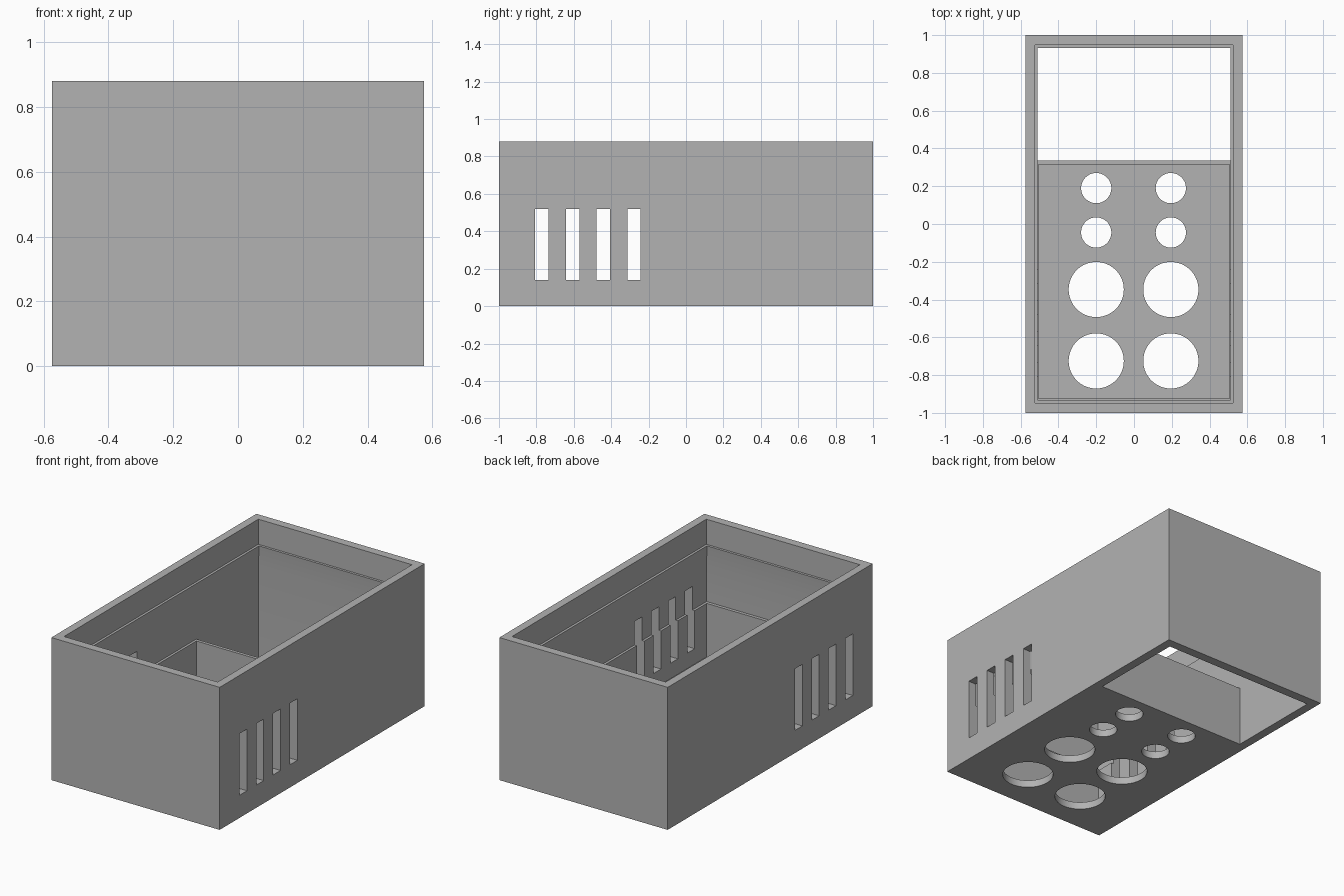
import bpy, bmesh
from mathutils import Matrix

default = bpy.data.objects.get("Cube")
if default:
    bpy.data.objects.remove(default, do_unlink=True)

grey = bpy.data.materials.new("plain grey")
grey.use_nodes = True
grey.diffuse_color = (0.45, 0.45, 0.45, 1)
grey.node_tree.nodes["Principled BSDF"].inputs["Base Color"].default_value = grey.diffuse_color


def make_object(name, bm):
    bmesh.ops.recalc_face_normals(bm, faces=bm.faces)
    mesh = bpy.data.meshes.new(name)
    bm.to_mesh(mesh)
    bm.free()
    mesh.materials.append(grey)
    obj = bpy.data.objects.new(name, mesh)
    bpy.context.collection.objects.link(obj)
    return obj


def box(name, low, high):
    bm = bmesh.new()
    bmesh.ops.create_cube(bm, size=1)
    for v in bm.verts:
        v.co = [(a + b) / 2 + c * (b - a) for a, b, c in zip(low, high, v.co)]
    return make_object(name, bm)


def cylinder(name, x, y, radius):
    bm = bmesh.new()
    bmesh.ops.create_cone(bm, cap_ends=True, segments=64, radius1=radius, radius2=radius,
                          depth=0.2, matrix=Matrix.Translation((x, y, 0)))
    return make_object(name, bm)


def combine(target, tool, operation):
    tool.hide_render = True
    mod = target.modifiers.new(tool.name, 'BOOLEAN')
    mod.operation = operation
    mod.solver = 'EXACT'
    mod.object = tool
    bpy.context.view_layer.objects.active = target
    bpy.ops.object.modifier_apply(modifier=mod.name)
    bpy.data.objects.remove(tool, do_unlink=True)


# Outer walls: rectangular rings (half width, half length, height) joined into a closed shell
profile = [(0.575, 1, 0), (0.575, 1, 0.88), (0.525, 0.948, 0.88), (0.525, 0.948, 0.725),
           (0.51, 0.933, 0.725), (0.52, 0.943, 0.6), (0.52, 0.943, 0)]
bm = bmesh.new()
rings = [[bm.verts.new((sx * w, sy * l, z)) for sx, sy in ((-1, -1), (1, -1), (1, 1), (-1, 1))]
         for w, l, z in profile]
for i, ring in enumerate(rings):
    after = rings[(i + 1) % len(rings)]
    for j in range(4):
        k = (j + 1) % 4
        bm.faces.new((ring[j], ring[k], after[k], after[j]))
housing = make_object("housing", bm)

# Lower compartment with floor and dividing wall
combine(housing, box("compartment", (-0.55, -0.97, 0), (0.55, 0.335, 0.375)), 'UNION')
combine(housing, box("compartment_cavity", (-0.505, -0.923, 0.045), (0.505, 0.315, 0.7)), 'DIFFERENCE')

# Round floor openings
for x in (-0.2, 0.195):
    for y, radius in ((0.19, 0.08), (-0.045, 0.08), (-0.347, 0.146), (-0.725, 0.146)):
        combine(housing, cylinder("floor_hole", x, y, radius), 'DIFFERENCE')

# Ventilation slots through both side walls
for i in range(4):
    y = -0.77 + i * 0.164
    combine(housing, box("vent_slot", (-0.7, y - 0.036, 0.14), (0.7, y + 0.036, 0.52)), 'DIFFERENCE')

# Smooth hole walls, crisp box edges
bpy.ops.object.select_all(action='DESELECT')
housing.select_set(True)
bpy.context.view_layer.objects.active = housing
bpy.ops.object.shade_smooth_by_angle(angle=0.4)
